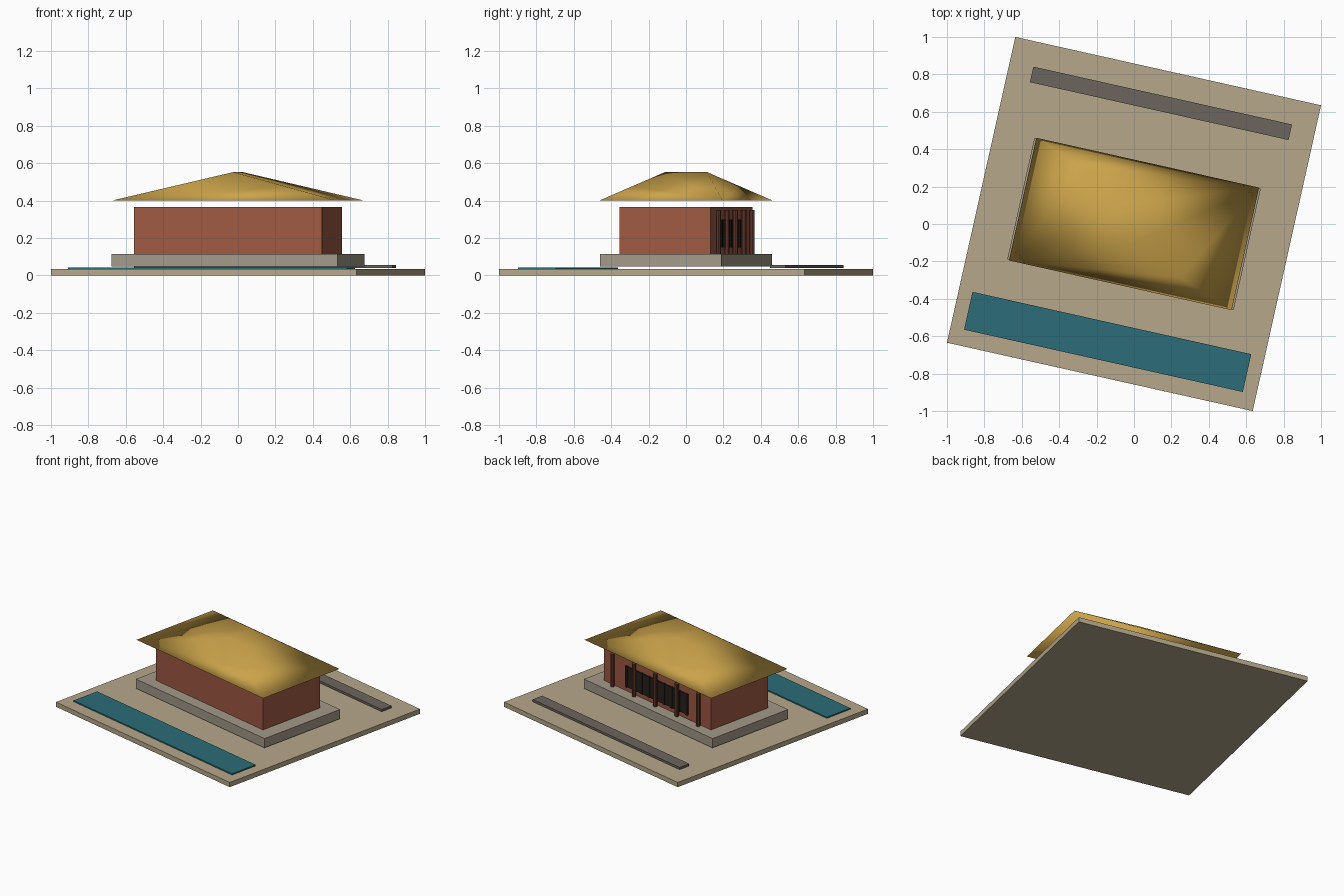
import bpy, bmesh, math
from mathutils import Matrix

if "Cube" in bpy.data.objects:
    bpy.data.objects.remove(bpy.data.objects["Cube"])

# whole site is turned about z
TURN = Matrix.Rotation(math.radians(-12.6), 4, 'Z')


def material(name, rgb):
    m = bpy.data.materials.new(name)
    m.diffuse_color = (*rgb, 1)
    m.use_nodes = True
    m.node_tree.nodes["Principled BSDF"].inputs["Base Color"].default_value = m.diffuse_color
    return m


SAND = material("sand", (0.47, 0.39, 0.26))
WATER = material("water", (0.025, 0.15, 0.19))
STONE = material("stone", (0.36, 0.32, 0.25))
PAVING = material("paving", (0.15, 0.13, 0.11))
BRICK = material("brick", (0.34, 0.10, 0.055))
WOOD = material("wood", (0.16, 0.05, 0.03))
DARK = material("dark_wood", (0.02, 0.015, 0.012))
GOLD = material("gold_tile", (0.60, 0.37, 0.07))


def finish(name, bm, mat):
    bmesh.ops.recalc_face_normals(bm, faces=bm.faces)
    me = bpy.data.meshes.new(name)
    bm.to_mesh(me)
    bm.free()
    me.materials.append(mat)
    ob = bpy.data.objects.new(name, me)
    ob.matrix_world = TURN
    bpy.context.collection.objects.link(ob)
    return ob


def box(name, mat, u, v, length, width, z0, z1):
    bm = bmesh.new()
    m = Matrix.Translation((u, v, (z0 + z1) / 2)) @ Matrix.Diagonal((length, width, z1 - z0, 1))
    bmesh.ops.create_cube(bm, size=1, matrix=m)
    return finish(name, bm, mat)


# site, pool, path, podium and hall
box("ground_slab", SAND, 0, 0, 1.675, 1.675, 0, 0.034)
box("pool", WATER, 0, -0.646, 1.527, 0.207, 0.034, 0.043)
box("back_path", PAVING, 0, 0.661, 1.417, 0.085, 0.039, 0.055)
box("podium", STONE, 0, 0, 1.24, 0.665, 0.048, 0.115)
box("hall_walls", BRICK, 0, 0, 1.03, 0.50, 0.115, 0.366)

# lattice window on the back wall
box("window_panel", DARK, 0, 0.2525, 0.60, 0.015, 0.15, 0.295)
for i in range(9):
    box(f"window_slat_{i}", DARK, (i - 4) * 0.0725, 0.257, 0.018, 0.016, 0.148, 0.298)

# row of round posts along the back
for i in range(5):
    bm = bmesh.new()
    bmesh.ops.create_cone(bm, cap_ends=True, segments=10, radius1=0.014, radius2=0.014,
                          depth=0.235, matrix=Matrix.Translation(((i - 2) * 0.2065, 0.27, 0.2325)))
    post = finish(f"post_{i}", bm, WOOD)
    bpy.context.view_layer.objects.active = post
    post.select_set(True)
    bpy.ops.object.shade_smooth_by_angle()
    post.select_set(False)

# softly shaded hip roof with a short cross ridge and two split hips
L, W, R, Z0, Z1 = 0.61, 0.336, 0.115, 0.401, 0.552
bm = bmesh.new()
c = [bm.verts.new((x, y, Z0)) for x, y in ((-L, -W), (L, -W), (L, W), (-L, W))]
r0, r1 = (bm.verts.new((0, s * R, Z1)) for s in (-1, 1))
m0 = bm.verts.new((c[1].co + r0.co) / 2)
m1 = bm.verts.new((c[3].co + r1.co) / 2)
for f in ((c[0], c[1], m0), (c[0], m0, r0), (c[1], c[2], m0), (m0, c[2], r0), (c[2], r1, r0),
          (c[2], c[3], m1), (c[2], m1, r1), (c[3], c[0], m1), (m1, c[0], r1), (c[0], r0, r1),
          (c[0], c[2], c[1]), (c[0], c[3], c[2])):
    bm.faces.new(f).smooth = True
finish("hip_roof", bm, GOLD)
